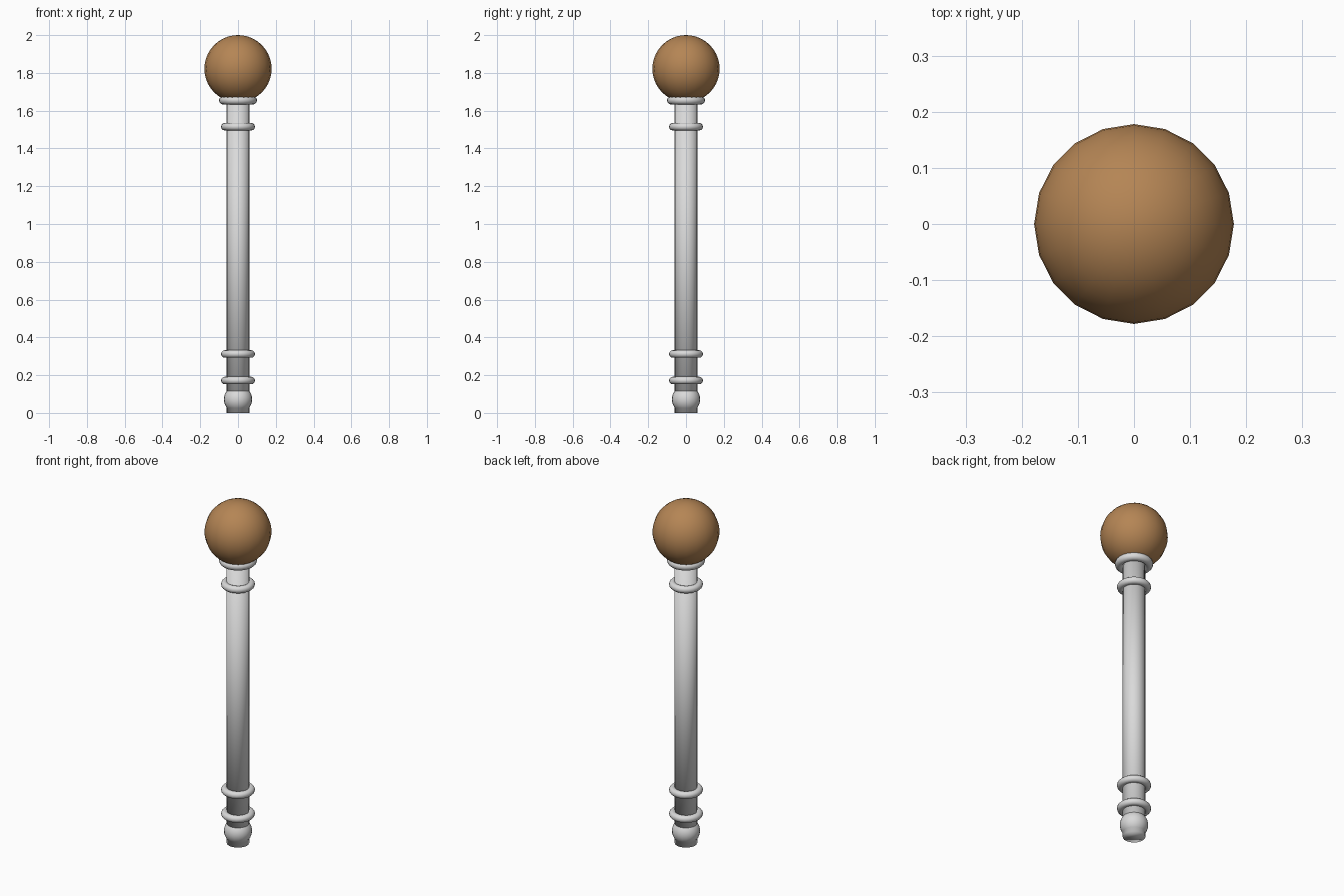
import bpy

if "Cube" in bpy.data.objects:
    bpy.data.objects.remove(bpy.data.objects["Cube"])


def material(name, color):
    m = bpy.data.materials.new(name)
    m.diffuse_color = (*color, 1)
    m.use_nodes = True
    m.node_tree.nodes["Principled BSDF"].inputs["Base Color"].default_value = m.diffuse_color
    return m


silver = material("pale_metal", (0.7, 0.7, 0.7))
brown = material("warm_brown", (0.46, 0.235, 0.09))


def finish(name, mat):
    ob = bpy.context.object
    ob.name = name
    ob.data.materials.append(mat)
    bpy.ops.object.shade_smooth()
    return ob


def ring(name, z, outer, minor):
    bpy.ops.mesh.primitive_torus_add(
        location=(0, 0, z), major_radius=outer - minor, minor_radius=minor,
        major_segments=24, minor_segments=12)
    finish(name, silver)


def ball(name, z, radius, height, mat):
    bpy.ops.mesh.primitive_uv_sphere_add(
        segments=20, ring_count=20, radius=radius, location=(0, 0, z))
    bpy.context.object.scale.z = height / radius
    finish(name, mat)


# Shaft, smooth across its caps
bpy.ops.mesh.primitive_cylinder_add(
    vertices=20, radius=0.06, depth=1.68, location=(0, 0, 0.84))
finish("shaft", silver)

# Rings around the shaft
ring("collar_ring", 1.655, 0.101, 0.0225)
for name, z in (("upper_ring", 1.515), ("lower_ring", 0.312), ("bottom_ring", 0.172)):
    ring(name, z, 0.09, 0.02)

# Bulge at the foot and large ball on top
ball("foot_bulge", 0.072, 0.075, 0.072, silver)
ball("top_ball", 1.822, 0.178, 0.178, brown)
